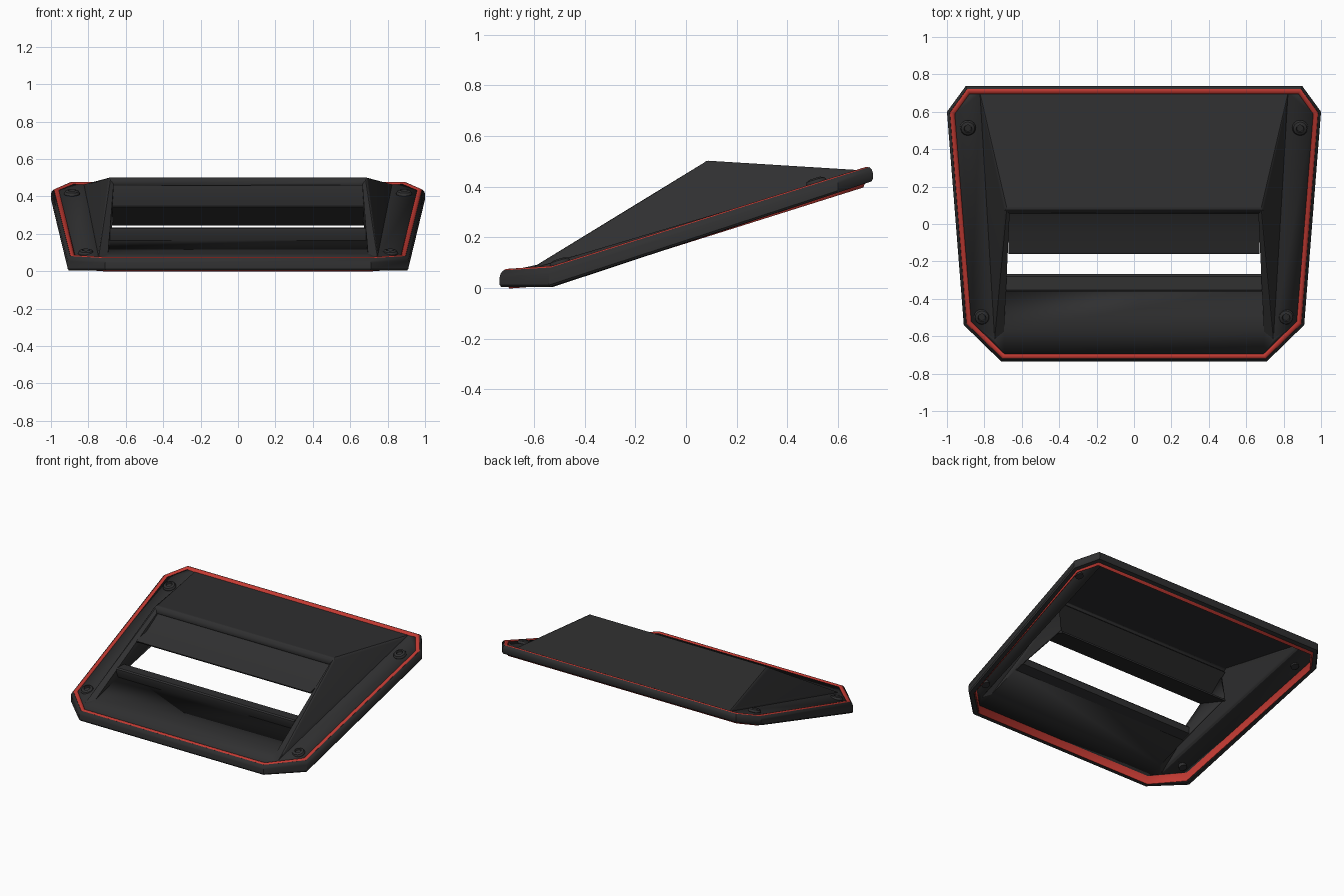
import bpy, bmesh, math
from mathutils import Vector, Matrix

if "Cube" in bpy.data.objects:
    bpy.data.objects.remove(bpy.data.objects["Cube"])


def material(name, col):
    m = bpy.data.materials.new(name)
    m.diffuse_color = (*col, 1)
    m.use_nodes = True
    m.node_tree.nodes["Principled BSDF"].inputs["Base Color"].default_value = m.diffuse_color
    return m


BLACK = material("matte black plastic", (0.029, 0.029, 0.030))
RED = material("red trim", (0.54, 0.042, 0.032))


def finish(bm, name, mats, angle=30):
    bmesh.ops.recalc_face_normals(bm, faces=bm.faces)
    me = bpy.data.meshes.new(name)
    bm.to_mesh(me)
    bm.free()
    ob = bpy.data.objects.new(name, me)
    bpy.context.collection.objects.link(ob)
    for m in mats:
        me.materials.append(m)
    bpy.ops.object.select_all(action='DESELECT')
    ob.select_set(True)
    bpy.context.view_layer.objects.active = ob
    bpy.ops.object.shade_smooth_by_angle(angle=math.radians(angle))
    return ob


# Heights of the rim's underside and top along y
def z_bottom(y):
    return max(0.004, (y + 0.53) * 0.333)


def z_top(y):
    return 0.07 + (y + 0.735) * 0.05 if y < -0.54 else 0.08 + (y + 0.54) * 0.315


half = [(0.71, -0.735), (0.91, -0.54), (1.0, 0.6), (0.9, 0.737)]
outline = half + [(-x, y) for x, y in reversed(half)]


def inset(d):
    """Counter-clockwise outline moved inward by d, with mitred corners."""
    pts = [Vector(p) for p in outline]
    res = []
    for i, p in enumerate(pts):
        e1 = (p - pts[i - 1]).normalized()
        e2 = (pts[(i + 1) % len(pts)] - p).normalized()
        n1, n2 = Vector((-e1.y, e1.x)), Vector((-e2.y, e2.x))
        res.append(p + (n1 + n2) * (d / (1 + n1.dot(n2))))
    return res


def ring_solid(name, profile, mat, angle):
    """Sweep a closed (inset, height function, offset) profile round the outline."""
    bm = bmesh.new()
    rings = [[bm.verts.new((p.x, p.y, f(p.y) + dz)) for p in inset(d)] for d, f, dz in profile]
    for r in range(len(rings)):
        a, b = rings[r], rings[(r + 1) % len(rings)]
        for i in range(8):
            j = (i + 1) % 8
            bm.faces.new((a[i], a[j], b[j], b[i]))
    return finish(bm, name, [mat], angle)


# Outer rim wall, and the red bead that sits inside it
ring_solid("outer_rim", [(0.006, z_bottom, 0), (0, z_bottom, 0.008), (0, z_top, -0.026),
                         (0.004, z_top, -0.013), (0.014, z_top, -0.001),
                         (0.020, z_top, -0.004), (0.036, z_bottom, 0.004),
                         (0.032, z_bottom, 0)], BLACK, 35)
ring_solid("red_bead", [(0.038, z_top, -0.074), (0.014, z_top, -0.03), (0.014, z_top, -0.003),
                        (0.019, z_top, 0.002), (0.027, z_top, 0.004), (0.036, z_top, 0.002),
                        (0.042, z_top, -0.004), (0.042, z_top, -0.074)], RED, 50)

# Deck and raised scoop: half described on +x, mirrored
deck = inset(0.041)[:4]
P = {"O%d" % i: (p.x, p.y, z_top(p.y) - 0.003) for i, p in enumerate(deck)}
P.update(A=(0.69, 0.075, 0.503), B=(0.82, 0.675, z_top(0.675) - 0.001),
         F=(0.745, -0.58, 0.092), I=(0.665, 0.055, 0.463), G=(0.695, -0.575, 0.094),
         J=(0.668, 0.085, 0.27), K=(0.685, -0.34, 0.165))
bm = bmesh.new()
V = {}
for k, (x, y, z) in P.items():
    V[k] = bm.verts.new((x, y, z))
    V["-" + k] = bm.verts.new((-x, y, z))
sides = [("F", "O1", "O2", "B"), ("B", "O2", "O3"), ("O0", "O1", "F"), ("F", "B", "A"),
         ("F", "A", "I", "G"), ("O0", "F", "G"), ("G", "I", "J", "K")]
for f in sides:
    bm.faces.new([V[k] for k in f])
    bm.faces.new([V["-" + k] for k in reversed(f)])
# Faces that span the width: front deck, floor, lip, roof, back deck
for a, b in (("O0", "G"), ("G", "K"), ("I", "A"), ("A", "B"), ("B", "O3")):
    bm.faces.new((V["-" + a], V[a], V[b], V["-" + b]))
# Soften the creases of the scoop's side walls
soft = [bm.edges.get((V[s + a], V[s + b])) for s in ("", "-") for a, b in ("AB", "AF", "BF")]
soft.append(bm.edges.get((V["A"], V["-A"])))
bmesh.ops.bevel(bm, geom=soft, offset=0.012, segments=3, profile=0.5, affect='EDGES',
                clamp_overlap=True)
ob = finish(bm, "scoop_shell", [BLACK], 14)
# make sure the shell faces up so that it thickens inward
if sum(p.normal.z * p.area for p in ob.data.polygons) < 0:
    ob.data.flip_normals()
mod = ob.modifiers.new("thickness", 'SOLIDIFY')
mod.thickness = 0.012
mod.offset = -1


# Louvers across the opening
def louver(name, pts, w):
    bm = bmesh.new()
    l, r = [[bm.verts.new((s * w, y, z)) for y, z in pts] for s in (-1, 1)]
    n = len(pts)
    bm.faces.new(l)
    bm.faces.new(r)
    for i in range(n):
        j = (i + 1) % n
        bm.faces.new((l[i], l[j], r[j], r[i]))
    finish(bm, name, [BLACK])


louver("upper_louver", [(0.085, 0.468), (-0.05, 0.375), (-0.148, 0.357), (-0.16, 0.35),
                        (-0.155, 0.34), (0.10, 0.245), (0.10, 0.257), (-0.04, 0.355),
                        (0.095, 0.457)], 0.672)
louver("lower_louver", [(-0.362, 0.228), (-0.352, 0.235), (-0.28, 0.232),
                        (-0.268, 0.22), (-0.275, 0.18), (-0.34, 0.16),
                        (-0.362, 0.21)], 0.685)


# Button-head screws tilted with the deck
def screw(name, x, y):
    prof = [(0.0, -0.025), (0.026, -0.025), (0.026, 0.0), (0.042, 0.0), (0.042, 0.006),
            (0.036, 0.016), (0.021, 0.022), (0.018, 0.010), (0.0, 0.010)]
    bm = bmesh.new()
    vs = [bm.verts.new((r, 0, z)) for r, z in prof]
    es = [bm.edges.new(e) for e in zip(vs, vs[1:])]
    bmesh.ops.spin(bm, geom=vs + es, cent=(0, 0, 0), axis=(0, 0, 1),
                   angle=2 * math.pi, steps=18)
    bmesh.ops.remove_doubles(bm, verts=bm.verts, dist=1e-4)
    bm.transform(Matrix.Translation((x, y, z_top(y))) @ Matrix.Rotation(math.radians(17), 4, 'X'))
    finish(bm, name, [BLACK])


for s, side in ((-1, "left"), (1, "right")):
    screw("front_screw_" + side, s * 0.813, -0.495)
    screw("back_screw_" + side, s * 0.888, 0.515)
